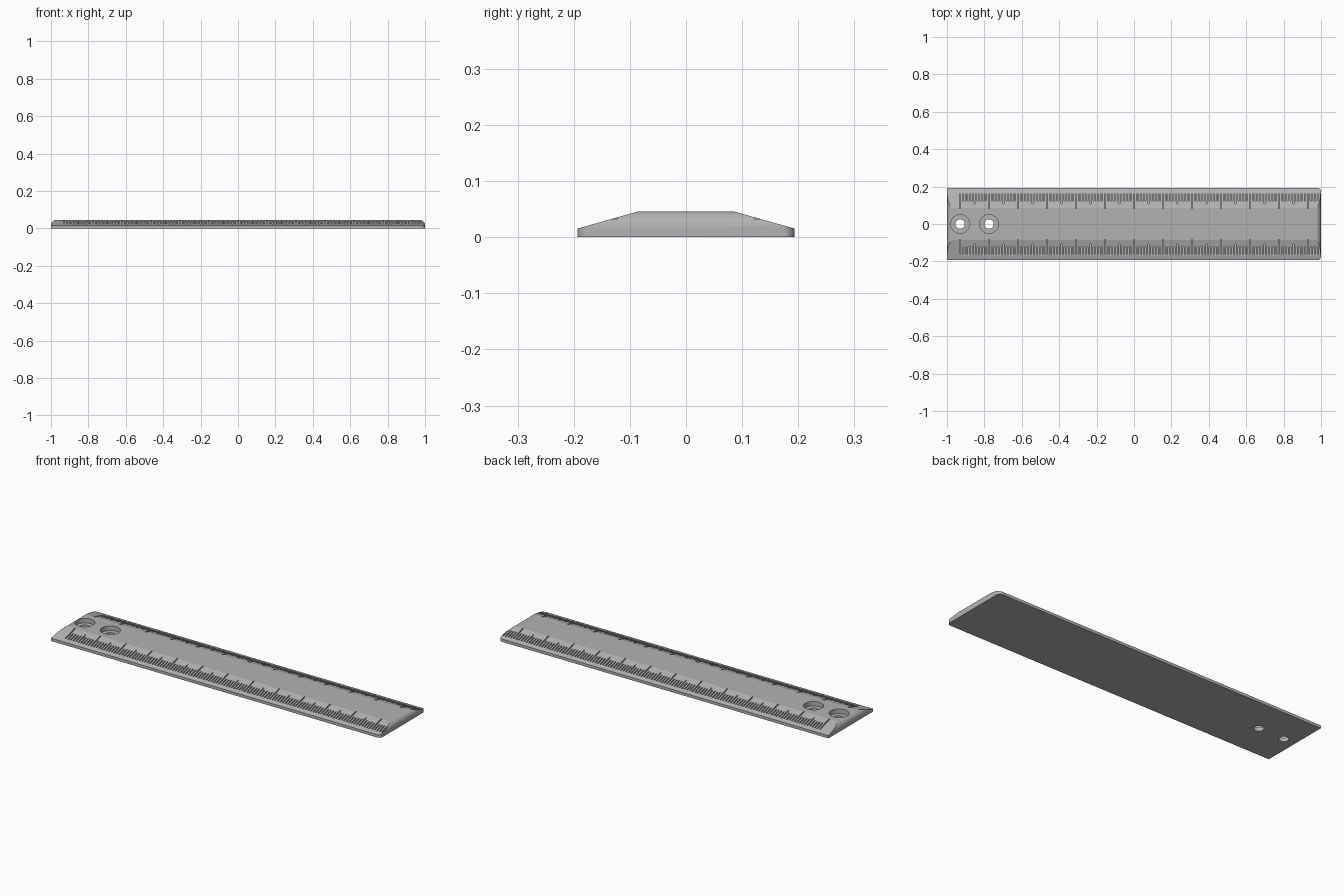
import bpy, bmesh, math

HALF_L, HALF_W = 1.0, 0.193
EDGE_Z, TOP_Z, TOP_Y = 0.0155, 0.046, 0.085
ROUND, CORNER = 0.03, 0.02
FLOOR = 0.016
CM = 0.155
SLOPE = (TOP_Z - EDGE_Z) / (HALF_W - TOP_Y)

if "Cube" in bpy.data.objects:
    bpy.data.objects.remove(bpy.data.objects["Cube"], do_unlink=True)

grey = bpy.data.materials.new("light_grey")
grey.use_nodes = True
colour = (0.45, 0.45, 0.45, 1)
grey.diffuse_color = colour
for node in grey.node_tree.nodes:
    if node.type == 'BSDF_PRINCIPLED':
        node.inputs["Base Color"].default_value = colour


def make_object(name, bm):
    bmesh.ops.recalc_face_normals(bm, faces=bm.faces)
    mesh = bpy.data.meshes.new(name)
    bm.to_mesh(mesh)
    bm.free()
    mesh.materials.append(grey)
    obj = bpy.data.objects.new(name, mesh)
    bpy.context.collection.objects.link(obj)
    return obj


def prism(bm, outline, z0, z1):
    low = [bm.verts.new((x, y, z0)) for x, y in outline]
    high = [bm.verts.new((x, y, z1)) for x, y in outline]
    bm.faces.new(low[::-1])
    bm.faces.new(high)
    n = len(outline)
    for i in range(n):
        j = (i + 1) % n
        bm.faces.new((low[i], low[j], high[j], high[i]))


def circle(cx, cy, r, n=48):
    return [(cx + r * math.cos(math.tau * i / n), cy + r * math.sin(math.tau * i / n))
            for i in range(n)]


def section(x):
    """Bevelled cross-section, lowered by the end rounding and narrowed at the +x corners."""
    d = max(0, abs(x) - (HALF_L - ROUND))
    h = TOP_Z - ROUND + math.sqrt(max(0, ROUND ** 2 - d ** 2))
    c = max(0, x - (HALF_L - CORNER))
    w = HALF_W - CORNER + math.sqrt(max(0, CORNER ** 2 - c ** 2))
    edge = min(h, EDGE_Z + (HALF_W - w) * SLOPE)
    top = min(w, TOP_Y + (TOP_Z - h) / SLOPE)
    half = [(w, 0), (w, edge), (top, h)]
    return half + [(-y, z) for y, z in reversed(half)]


# Ruler body: sections lofted along the length
steps = 16
ends = [HALF_L - ROUND + ROUND * math.sin(math.pi / 2 * i / steps) for i in range(steps + 1)]
stations = [-x for x in reversed(ends)] + ends
bm = bmesh.new()
rings = [[bm.verts.new((x, y, z)) for y, z in section(x)] for x in stations]
for a, b in zip(rings, rings[1:]):
    for i in range(len(a)):
        j = (i + 1) % len(a)
        bm.faces.new((a[i], a[j], b[j], b[i]))
bm.faces.new(rings[0])
bm.faces.new(rings[-1][::-1])
bmesh.ops.remove_doubles(bm, verts=bm.verts, dist=1e-5)
body = make_object("ruler_body", bm)

# Cutter: scale marks on both bevels plus the hole recesses
bm = bmesh.new()
half_tick, outer = 0.0032, 0.168
for side in (1, -1):
    for i in range(125):
        x = -6 * CM + i * CM / 10
        inner = 0.083 if i % 10 == 0 else 0.112 if i % 5 == 0 else 0.122
        outline = [(x - half_tick, outer), (x - half_tick, inner),
                   (x + half_tick, inner), (x + half_tick, outer)]
        if i % 10 == 5:
            outline.insert(2, (x, inner - 0.009))
        prism(bm, [(px, py * side) for px, py in outline], FLOOR, 0.08)
hole_centres = (-6 * CM, -5 * CM)
for x in hole_centres:
    prism(bm, circle(x, 0, 0.05), 0.021, 0.08)
marks = make_object("scale_mark_cutter", bm)

# Cutter: through holes
bm = bmesh.new()
for x in hole_centres:
    prism(bm, circle(x, 0, 0.025), -0.05, 0.1)
holes = make_object("hole_cutter", bm)

bpy.ops.object.select_all(action='DESELECT')
bpy.context.view_layer.objects.active = body
body.select_set(True)
for cutter in (marks, holes):
    mod = body.modifiers.new(cutter.name, 'BOOLEAN')
    mod.operation = 'DIFFERENCE'
    mod.solver = 'EXACT'
    mod.object = cutter
    bpy.ops.object.modifier_apply(modifier=mod.name)
for cutter in (marks, holes):
    bpy.data.objects.remove(cutter, do_unlink=True)

bpy.ops.object.shade_smooth_by_angle(angle=math.radians(14))
